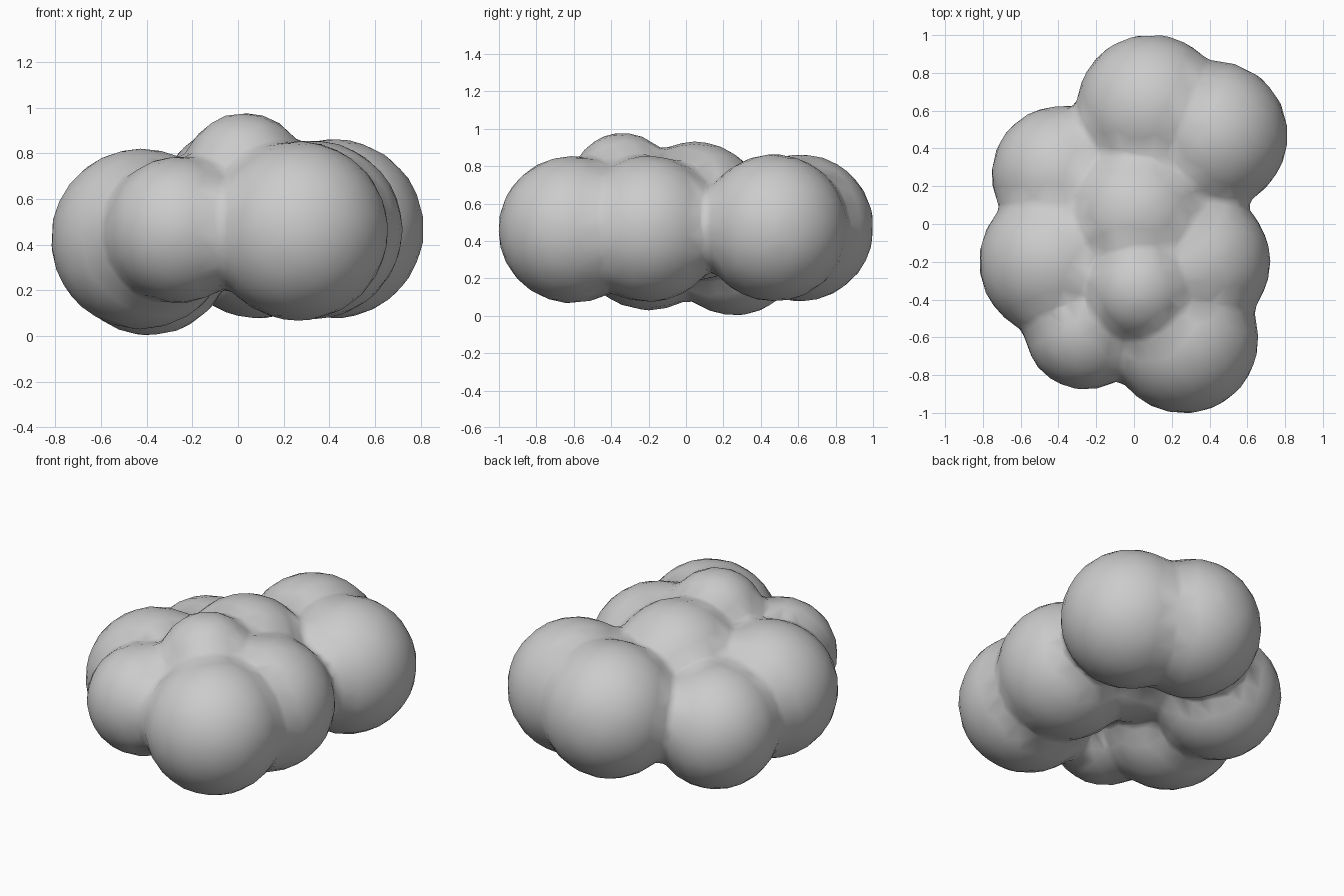
import bpy, bmesh
from mathutils import Matrix

if "Cube" in bpy.data.objects:
    bpy.data.objects.remove(bpy.data.objects["Cube"])

# Puffs of the cloud: centre x, y, z and radius
puffs = [
    (0.09, 0.61, 0.47, 0.395),    # back
    (0.42, 0.47, 0.47, 0.395),    # back right
    (-0.39, 0.26, 0.365, 0.365),  # back left
    (-0.425, -0.20, 0.425, 0.397),  # left
    (-0.26, -0.555, 0.465, 0.323),  # front left
    (0.265, -0.61, 0.46, 0.395),  # front right
    (0.33, -0.20, 0.465, 0.393),  # right
    (0.02, 0.05, 0.56, 0.372),    # middle
    (0.03, -0.34, 0.705, 0.275),  # top
]

# All puffs as overlapping spheres in one mesh
bm = bmesh.new()
for x, y, z, r in puffs:
    bmesh.ops.create_icosphere(bm, subdivisions=4, radius=r,
                               matrix=Matrix.Translation((x, y, z)))
mesh = bpy.data.meshes.new("cloud")
bm.to_mesh(mesh)
bm.free()
cloud = bpy.data.objects.new("cloud", mesh)
bpy.context.collection.objects.link(cloud)

# Fuse into one skin, soften the creases, reduce to a light mesh
fuse = cloud.modifiers.new("fuse", 'REMESH')
fuse.mode = 'VOXEL'
fuse.voxel_size = 0.03
fuse.use_smooth_shade = True
soften = cloud.modifiers.new("soften", 'SMOOTH')
soften.factor = 0.5
soften.iterations = 8
reduce = cloud.modifiers.new("reduce", 'DECIMATE')
reduce.ratio = 0.1
